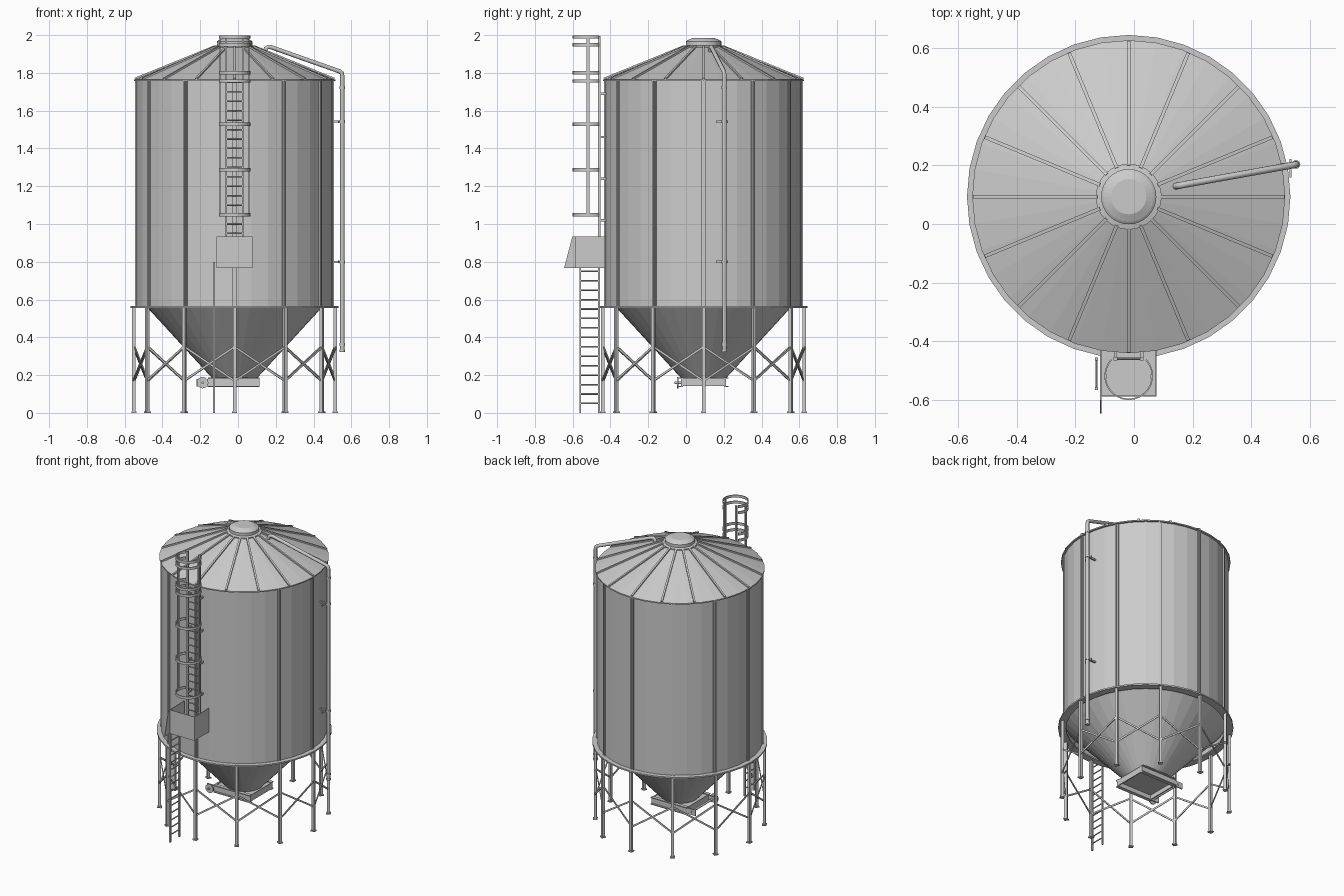
import bpy, bmesh, math
from mathutils import Vector, Matrix

if "Cube" in bpy.data.objects:
    bpy.data.objects.remove(bpy.data.objects["Cube"])

CX, CY = -0.018, 0.093   # silo axis
SIDES = 36


def finish(name, bm, smooth=False):
    bmesh.ops.recalc_face_normals(bm, faces=bm.faces)
    me = bpy.data.meshes.new(name)
    bm.to_mesh(me)
    bm.free()
    ob = bpy.data.objects.new(name, me)
    bpy.context.collection.objects.link(ob)
    if smooth:
        bpy.ops.object.select_all(action='DESELECT')
        ob.select_set(True)
        bpy.context.view_layer.objects.active = ob
        bpy.ops.object.shade_smooth_by_angle(angle=math.radians(40))
    return ob


def polar(r, deg, z):
    a = math.radians(deg)
    return Vector((CX + r * math.cos(a), CY + r * math.sin(a), z))


def lathe(name, profile, n=SIDES, closed=False, smooth=False):
    bm = bmesh.new()
    rings = [[bm.verts.new(polar(r, 360 * i / n, z)) for i in range(n)] for r, z in profile]
    pairs = list(zip(rings, rings[1:])) + ([(rings[-1], rings[0])] if closed else [])
    for a, b in pairs:
        for i in range(n):
            j = (i + 1) % n
            bm.faces.new((a[i], a[j], b[j], b[i]))
    if not closed:
        bm.faces.new(rings[-1])
    return finish(name, bm, smooth)


def box(bm, lo, hi):
    lo, hi = Vector(lo), Vector(hi)
    bmesh.ops.create_cube(bm, size=1, matrix=Matrix.Translation((lo + hi) / 2)
                          @ Matrix.Diagonal((*(hi - lo), 1)))


def bar(bm, p, q, w, h, side=(0, 0, 1)):
    # box beam from p to q; h is measured roughly along "side"
    p, q = Vector(p), Vector(q)
    d = (q - p).normalized()
    x = d.cross(Vector(side)).normalized()
    y = x.cross(d)
    m = Matrix((x, y, d)).transposed().to_4x4()
    bmesh.ops.create_cube(bm, size=1, matrix=Matrix.Translation((p + q) / 2) @ m
                          @ Matrix.Diagonal((w, h, (q - p).length, 1)))


def rod(bm, p, q, r, n=10):
    p, q = Vector(p), Vector(q)
    rot = (q - p).to_track_quat('Z', 'Y').to_matrix().to_4x4()
    bmesh.ops.create_cone(bm, cap_ends=True, segments=n, radius1=r, radius2=r,
                          depth=(q - p).length, matrix=Matrix.Translation((p + q) / 2) @ rot)


# tank shell, roof, cap, hopper and ring beam
lathe("tank_wall", [(0.52, 0.56), (0.52, 1.76), (0.51, 1.76), (0.51, 0.56)], closed=True)
lathe("roof", [(0.51, 1.756), (0.533, 1.756), (0.533, 1.764), (0.10, 1.94)])
lathe("roof_cap", [(0.112, 1.928), (0.112, 1.942), (0.094, 1.946), (0.094, 1.966),
                   (0.086, 1.972), (0.06, 1.984)], 32)
lathe("hopper", [(0.515, 0.615), (0.12, 0.185)])
lathe("ring_beam", [(0.50, 0.556), (0.551, 0.556), (0.551, 0.566), (0.50, 0.566)], closed=True)

# roof ribs
bm = bmesh.new()
for i in range(16):
    a = 22.5 * i
    bar(bm, polar(0.528, a, 1.768), polar(0.105, a, 1.940), 0.012, 0.012)
finish("roof_ribs", bm)

# paired wall seams
bm = bmesh.new()
for i in range(12):
    a = 30 * i
    for s in (-0.75, 0.75):
        bar(bm, polar(0.521, a + s, 0.566), polar(0.521, a + s, 1.757), 0.008, 0.012,
            polar(1, a, 0) - polar(0, a, 0))
finish("wall_seams", bm)

# legs, feet and cross braces
legs, braces = bmesh.new(), bmesh.new()
for i in range(12):
    a = 30 * i
    out = polar(1, a, 0) - polar(0, a, 0)
    bar(legs, polar(0.533, a, 0), polar(0.533, a, 0.557), 0.018, 0.018, out)
    bar(legs, polar(0.533, a, 0), polar(0.533, a, 0.008), 0.028, 0.028, out)
    for z0, z1, r in ((0.17, 0.35, 0.537), (0.35, 0.17, 0.529)):
        bar(braces, polar(r, a, z0), polar(r, a + 30, z1), 0.005, 0.011)
finish("legs", legs)
finish("leg_braces", braces)

# discharge gate: channel frame, slide plate
bm = bmesh.new()
x0, x1, y0, y1 = -0.16, 0.115, CY - 0.12, CY + 0.12
for y, s in ((y0, 1), (y1, -1)):
    box(bm, (x0, min(y, y + s * .006), 0.137), (x1, max(y, y + s * .006), 0.188))
    for z in (0.137, 0.182):
        box(bm, (x0, y - 0.012, z), (x1, y + 0.012, z + 0.006))
for x in (x0, x1 - 0.006):
    box(bm, (x, y0, 0.142), (x + 0.006, y1, 0.184))
box(bm, (x0, y0, 0.172), (x1, y1, 0.180))
finish("gate_frame", bm)

# gate hand wheel and shaft
bm = bmesh.new()
rod(bm, (-0.187, -0.06, 0.16), (-0.187, y1, 0.16), 0.007)
rod(bm, (-0.187, -0.048, 0.16), (-0.187, -0.040, 0.16), 0.030, 20)
for y in (y0, y1 - 0.01):
    box(bm, (-0.22, y, 0.14), (x0, y + 0.008, 0.18))
finish("gate_wheel", bm, True)

# lower ladder, standing sideways beside the platform
bm = bmesh.new()
for y, top in ((-0.56, 0.80), (-0.46, 0.80)):
    box(bm, (-0.133, y - 0.005, 0), (-0.123, y + 0.005, top))
for i in range(15):
    rod(bm, (-0.128, -0.56, 0.05 + i * 0.05), (-0.128, -0.46, 0.05 + i * 0.05), 0.004, 8)
finish("lower_ladder", bm)

# platform basket with a flared entry panel on the left
bm = bmesh.new()
box(bm, (-0.114, -0.588, 0.768), (0.077, -0.43, 0.774))
box(bm, (-0.114, -0.588, 0.768), (0.077, -0.584, 0.933))
box(bm, (0.073, -0.588, 0.768), (0.077, -0.43, 0.933))
side = [(-0.43, 0.768), (-0.645, 0.768), (-0.602, 0.933), (-0.43, 0.933)]
f = bm.faces.new([bm.verts.new((-0.115, y, z)) for y, z in side])
ext = bmesh.ops.extrude_face_region(bm, geom=[f], use_keep_orig=True)
bmesh.ops.translate(bm, vec=(0.004, 0, 0),
                    verts=[v for v in ext['geom'] if isinstance(v, bmesh.types.BMVert)])
finish("platform", bm)

# upper ladder with wall brackets
bm = bmesh.new()
for s in (-1, 1):
    x = CX + s * 0.045
    box(bm, (x - 0.006, -0.465, 0.77), (x + 0.006, -0.453, 1.995))
    for z in (1.02, 1.24, 1.46, 1.69):
        box(bm, (x - 0.005, -0.46, z - 0.006), (x + 0.005, -0.42, z + 0.006))
for i in range(20):
    z = 0.80 + i * 0.05
    rod(bm, (CX - 0.045, -0.459, z), (CX + 0.045, -0.459, z), 0.004, 8)
finish("upper_ladder", bm)

# safety cage: open hoops and side straps
bm = bmesh.new()
hc = Vector((CX, -0.517, 0))
for z in (1.99, 1.948, 1.80, 1.757, 1.528, 1.288, 1.05):
    prev = None
    for k in range(21):
        a = math.radians(137 + k * (266 / 20))
        d = Vector((math.cos(a), math.sin(a), 0))
        cur = [bm.verts.new(hc + d * r + Vector((0, 0, z + dz)))
               for r, dz in ((0.078, -.009), (0.083, -.009), (0.083, .009), (0.078, .009))]
        if prev:
            for i in range(4):
                j = (i + 1) % 4
                bm.faces.new((prev[i], prev[j], cur[j], cur[i]))
        if k in (0, 20):
            bm.faces.new(cur)
        prev = cur
for s in (-1, 1):
    x = CX + s * 0.077
    box(bm, (x - 0.003, -0.526, 1.045), (x + 0.003, -0.512, 1.995))
finish("safety_cage", bm)

# fill pipe running over the roof
cu = bpy.data.curves.new("fill_pipe", 'CURVE')
cu.dimensions = '3D'
cu.bevel_depth = 0.0115
cu.bevel_resolution = 3
cu.use_fill_caps = True
path = [(0.552, 0.203, 0.33), (0.552, 0.203, 1.785), (0.549, 0.202, 1.799), (0.538, 0.200, 1.808),
        (0.175, 0.135, 1.936), (0.160, 0.132, 1.938), (0.148, 0.130, 1.93), (0.138, 0.128, 1.90)]
sp = cu.splines.new('POLY')
sp.points.add(len(path) - 1)
for pt, co in zip(sp.points, path):
    pt.co = (*co, 1)
bpy.context.collection.objects.link(bpy.data.objects.new("fill_pipe", cu))

# pipe collars and wall brackets
bm = bmesh.new()
for z0, z1 in ((1.715, 1.73), (0.355, 0.37), (0.322, 0.335)):
    rod(bm, (0.552, 0.203, z0), (0.552, 0.203, z1), 0.0145, 16)
for z in (1.542, 0.80):
    rod(bm, (0.552, 0.203, z - 0.008), (0.552, 0.203, z + 0.008), 0.0145, 16)
    box(bm, (0.482, 0.198, z - 0.005), (0.545, 0.208, z + 0.005))
    box(bm, (0.530, 0.158, z - 0.007), (0.536, 0.222, z + 0.007))
finish("pipe_brackets", bm, True)
